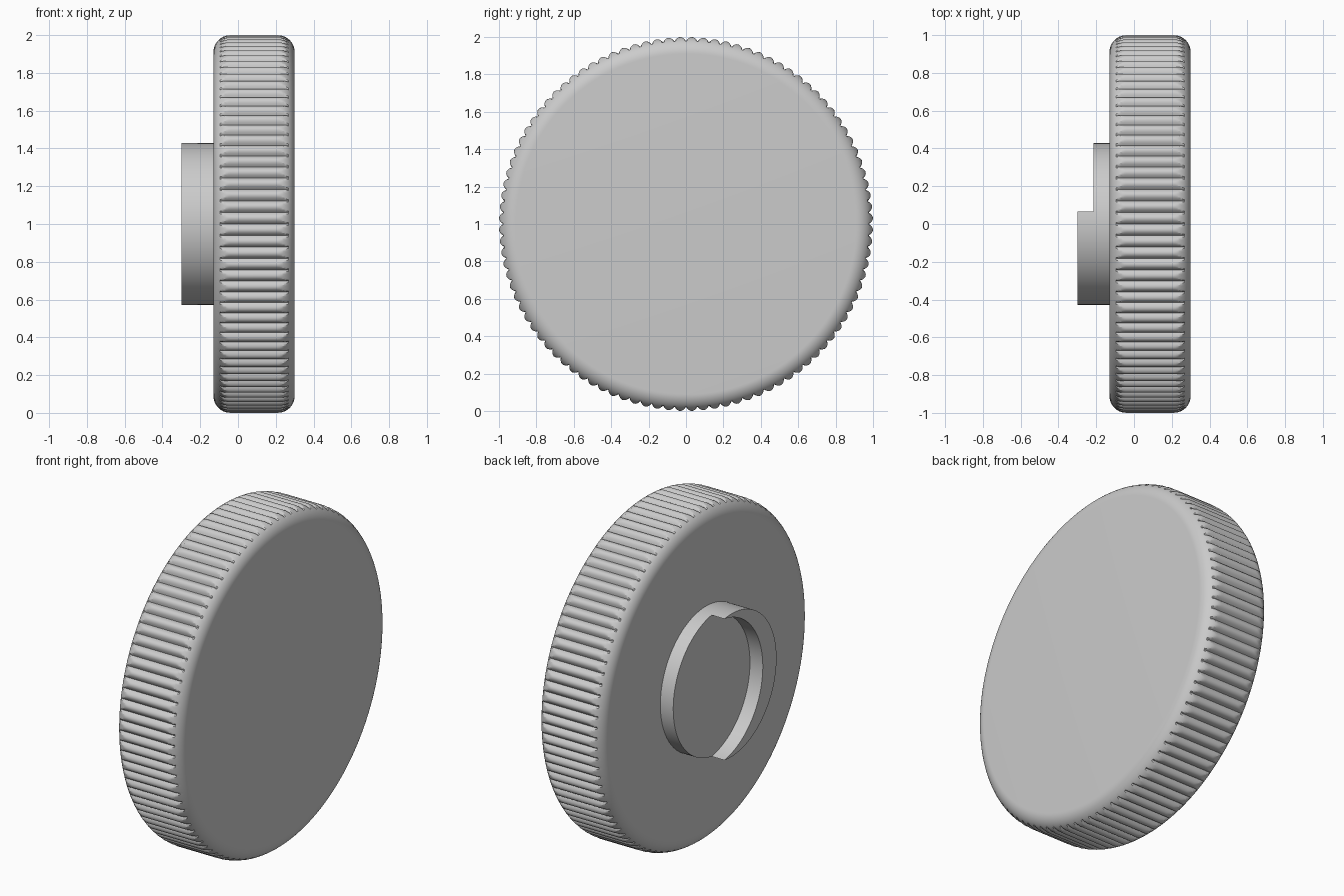
import bpy, bmesh
from math import sin, cos, pi, sqrt, acos, radians

cube = bpy.data.objects.get("Cube")
if cube:
    bpy.data.objects.remove(cube, do_unlink=True)

X_BACK, X_FACE = -0.13, 0.30      # wheel thickness along its axis
FILLET, RIDGES, STEPS, DEPTH = 0.09, 100, 8, 0.022
HUB_R, HUB_LOW, HUB_HIGH, SHIFT = 0.428, -0.215, -0.30, 0.13

grey = bpy.data.materials.new("plain grey")
grey.use_nodes = True
grey.diffuse_color = (0.6, 0.6, 0.6, 1)
grey.node_tree.nodes["Principled BSDF"].inputs["Base Color"].default_value = (0.6, 0.6, 0.6, 1)


def finish(name, bm):
    bmesh.ops.recalc_face_normals(bm, faces=bm.faces)
    mesh = bpy.data.meshes.new(name)
    bm.to_mesh(mesh)
    bm.free()
    mesh.materials.append(grey)
    obj = bpy.data.objects.new(name, mesh)
    bpy.context.collection.objects.link(obj)
    bpy.ops.object.select_all(action='DESELECT')
    obj.select_set(True)
    bpy.context.view_layer.objects.active = obj
    bpy.ops.object.shade_smooth_by_angle(angle=radians(25))
    return obj


def loft(name, rings):
    """Skin closed rings of points and cap both ends."""
    bm = bmesh.new()
    loops = [[bm.verts.new(p) for p in ring] for ring in rings]
    n = len(loops[0])
    for a, b in zip(loops, loops[1:]):
        for i in range(n):
            j = (i + 1) % n
            bm.faces.new((a[i], a[j], b[j], b[i]))
    bm.faces.new(loops[0])
    bm.faces.new(loops[-1])
    return finish(name, bm)


def ridge_radius(i):
    """Rounded ridges meeting in sharp valleys."""
    u = 2 * (i % STEPS) / STEPS - 1
    return 1 - DEPTH * u * u


# Knurled wheel: filleted disc whose edge is limited by the ridge outline
quarter = [pi / 2 * k / 14 for k in range(15)]
profile = [(X_BACK + FILLET * (1 - cos(t)), 1 - FILLET + FILLET * sin(t)) for t in quarter]
profile += [(X_FACE - FILLET * (1 - cos(t)), 1 - FILLET + FILLET * sin(t)) for t in reversed(quarter)]
count = RIDGES * STEPS
rings = []
for x, r in profile:
    ring = []
    for i in range(count):
        a = 2 * pi * i / count
        rr = min(r, ridge_radius(i))
        ring.append((x, rr * cos(a), 1 + rr * sin(a)))
    rings.append(ring)
loft("knurled_wheel", rings)


def arc(cy, start, end, n):
    return [(cy + HUB_R * cos(start + (end - start) * k / n),
             1 + HUB_R * sin(start + (end - start) * k / n)) for k in range(n + 1)]


def prism(name, outline, x0, x1):
    loft(name, [[(x, y, z) for y, z in outline] for x in (x0, x1)])


# Round hub, then the raised crescent left by an offset circular cut
prism("hub", arc(0, 0, 2 * pi, 128)[:-1], X_BACK, HUB_LOW)
tip = acos(SHIFT / 2 / HUB_R)
outer = arc(0, tip, 2 * pi - tip, 72)
inner = arc(SHIFT, pi + (pi - (pi - tip)) - 0.0, pi - tip, 64)
inner = arc(SHIFT, 2 * pi - (pi - tip), pi - tip, 64)
prism("hub_crescent", outer + inner[1:-1], HUB_LOW, HUB_HIGH)
